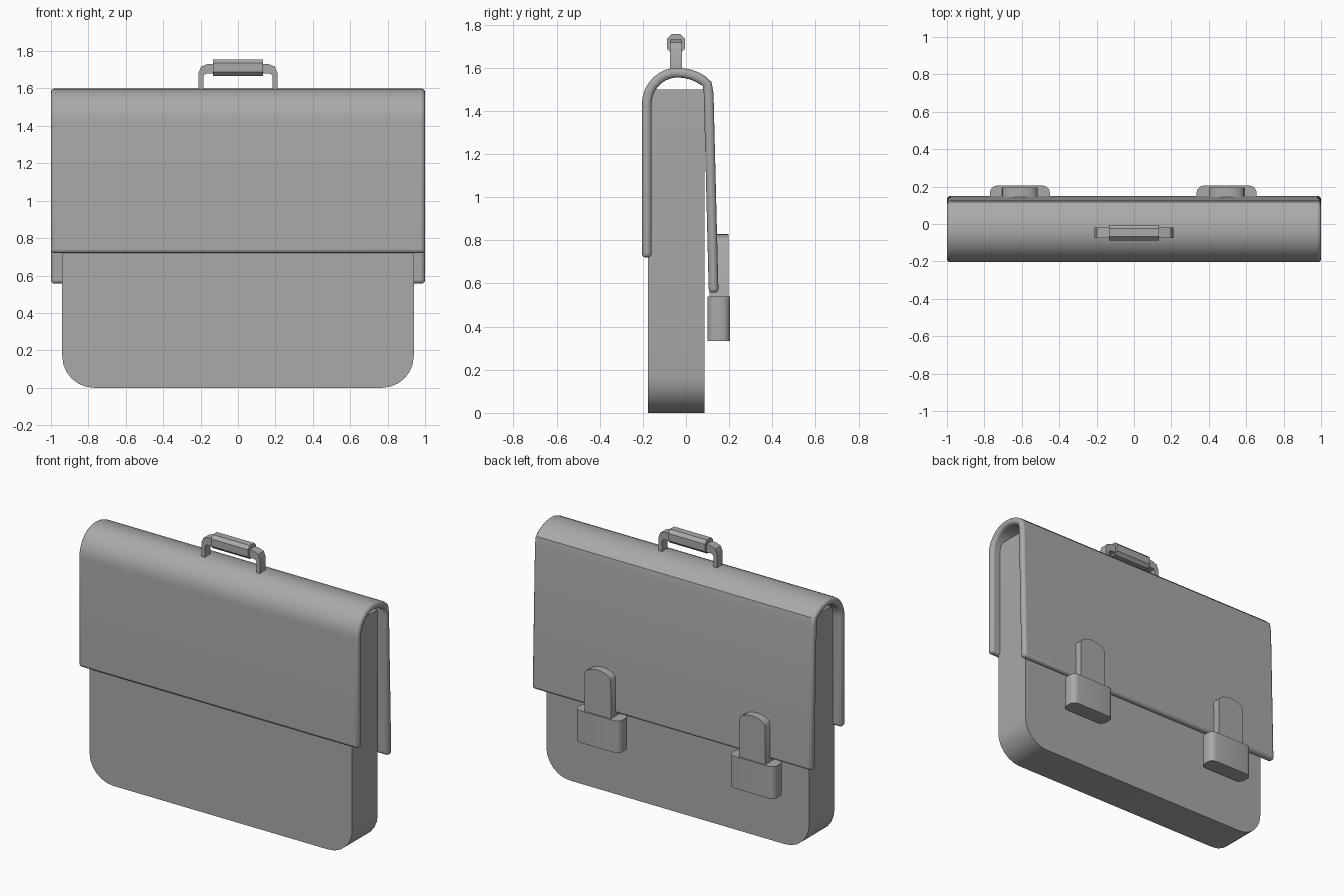
import bpy, bmesh, math
from mathutils import Vector

default = bpy.data.objects.get("Cube")
if default:
    bpy.data.objects.remove(default, do_unlink=True)

grey = bpy.data.materials.new("plain grey")
grey.use_nodes = True
colour = (0.4, 0.4, 0.4, 1)
grey.diffuse_color = colour
grey.node_tree.nodes["Principled BSDF"].inputs["Base Color"].default_value = colour


def extrude(name, outline, axis, low, high, bevel=0, segments=3):
    """Extrude a closed 2D outline along one axis, with optional bevelled edges."""
    def place(p, d):
        c = list(p)
        c.insert(axis, d)
        return Vector(c)
    bm = bmesh.new()
    face = bm.faces.new([bm.verts.new(place(p, low)) for p in outline])
    result = bmesh.ops.extrude_face_region(bm, geom=[face])
    shift = place((0, 0), high - low)
    bmesh.ops.translate(bm, vec=shift,
                        verts=[g for g in result["geom"] if isinstance(g, bmesh.types.BMVert)])
    bmesh.ops.recalc_face_normals(bm, faces=bm.faces[:])
    mesh = bpy.data.meshes.new(name)
    bm.to_mesh(mesh)
    bm.free()
    mesh.materials.append(grey)
    obj = bpy.data.objects.new(name, mesh)
    bpy.context.collection.objects.link(obj)
    if bevel:
        mod = obj.modifiers.new("Bevel", 'BEVEL')
        mod.width, mod.segments = bevel, segments
        mod.limit_method, mod.angle_limit = 'ANGLE', math.radians(50)
    bpy.ops.object.select_all(action='DESELECT')
    obj.select_set(True)
    bpy.context.view_layer.objects.active = obj
    bpy.ops.object.shade_smooth_by_angle(angle=math.radians(35))
    return obj


def arc(cx, cy, rx, ry, start, end, steps):
    angles = [math.radians(start + (end - start) * i / steps) for i in range(steps + 1)]
    return [(cx + rx * math.cos(a), cy + ry * math.sin(a)) for a in angles]


# Bag body with rounded bottom corners
r = 0.17
body = arc(-0.94 + r, r, r, r, 180, 270, 6) + arc(0.94 - r, r, r, r, 270, 360, 6)
extrude("bag_body", body + [(0.94, 1.5), (-0.94, 1.5)], 1, -0.175, 0.085)

# Flap: a thick strip folded over the top
path = [(-0.182, 0.72)] + arc(-0.04, 1.43, 0.142, 0.147, 180, 90, 9)
path += arc(-0.04, 1.43, 0.18, 0.147, 80, 40, 4) + [(0.105, 1.48), (0.128, 0.557)]
outer, inner = [], []
for i, p in enumerate(path):
    before = Vector(path[max(i - 1, 0)])
    after = Vector(path[min(i + 1, len(path) - 1)])
    along = (after - before).normalized()
    side = Vector((-along.y, along.x)) * 0.0225
    outer.append(tuple(Vector(p) + side))
    inner.append(tuple(Vector(p) - side))
extrude("flap", outer + inner[::-1], 0, -1, 1, 0.018)

# Carrying handle: bent bar and chamfered grip
left = [(-0.184, 1.58), (-0.21, 1.58), (-0.21, 1.685), (-0.197, 1.717), (-0.165, 1.73)]
inside = [(-0.165, 1.68), (-0.178, 1.676), (-0.184, 1.664)]
half = inside + left
extrude("handle_bar", half + [(-x, z) for x, z in reversed(half)], 1, -0.074, -0.018)
c = 0.02
y0, y1, z0, z1 = -0.088, -0.005, 1.668, 1.755
grip = [(y0, z0 + c), (y0 + c, z0), (y1 - c, z0), (y1, z0 + c),
        (y1, z1 - c), (y1 - c, z1), (y0 + c, z1), (y0, z1 - c)]
extrude("handle_grip", grip, 0, -0.133, 0.133)

# Two clasps on the back: arched strap tongue and rounded buckle
for name, x in (("right", -0.61), ("left", 0.495)):
    tongue = [(x - 0.095, 0.4), (x + 0.095, 0.4)]
    tongue += arc(x, 0.78, 0.095, 0.05, 10, 170, 8)
    extrude(name + "_strap", tongue, 1, 0.11, 0.196)
    k = 0.038
    buckle = []
    for i, (sx, sy) in enumerate(((1, 1), (-1, 1), (-1, -1), (1, -1))):
        buckle += arc(x + sx * (0.16 - k), 0.152 + sy * (0.053 - k), k, k,
                      90 * i, 90 * i + 90, 5)
    extrude(name + "_buckle", buckle, 2, 0.333, 0.54)
